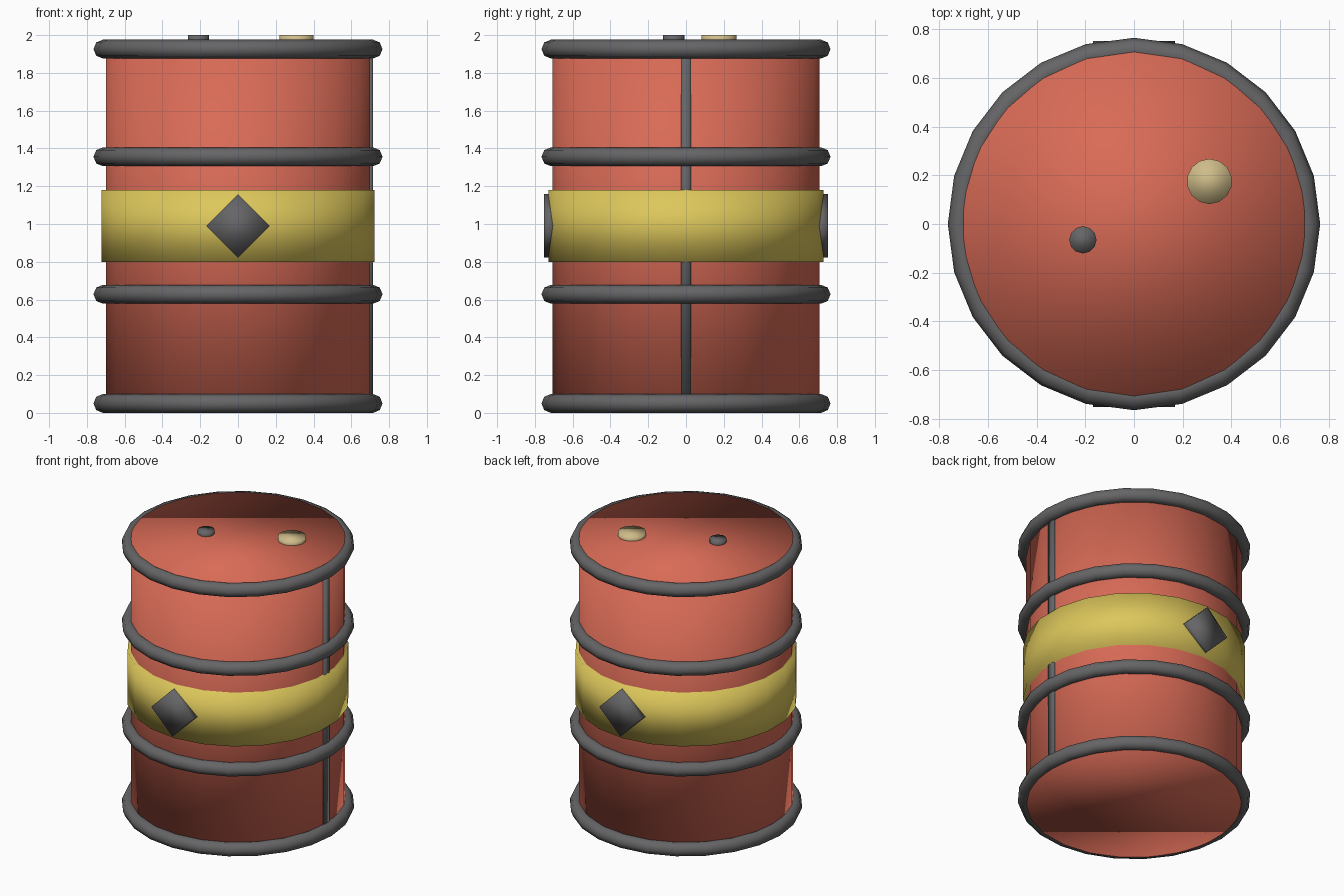
import bpy
from math import pi

cube = bpy.data.objects.get("Cube")
if cube:
    bpy.data.objects.remove(cube, do_unlink=True)


def material(name, rgb):
    m = bpy.data.materials.new(name)
    m.use_nodes = True
    m.diffuse_color = (*rgb, 1)
    m.node_tree.nodes["Principled BSDF"].inputs["Base Color"].default_value = (*rgb, 1)
    return m


RED = material("red paint", (0.69, 0.145, 0.093))
GREY = material("dark grey metal", (0.13, 0.13, 0.135))
YELLOW = material("yellow paint", (0.72, 0.57, 0.105))
BRASS = material("pale brass", (0.62, 0.50, 0.25))


def finish(name, mat):
    ob = bpy.context.object
    ob.name = ob.data.name = name
    ob.data.materials.append(mat)
    # Soft shading runs over the rims as well as round the sides
    bpy.ops.object.shade_smooth()
    return ob


def cylinder(name, mat, radius, bottom, top, sides, x=0, y=0):
    bpy.ops.mesh.primitive_cylinder_add(
        vertices=sides, radius=radius, depth=top - bottom,
        location=(x, y, (bottom + top) / 2))
    return finish(name, mat)


def box(name, mat, size, location, rotation=(0, 0, 0)):
    bpy.ops.mesh.primitive_cube_add(size=1, location=location, rotation=rotation)
    bpy.context.object.scale = size
    bpy.ops.object.transform_apply(location=False, rotation=False, scale=True)
    return finish(name, mat)


# Drum body and painted band
cylinder("drum_body", RED, 0.707, 0.003, 1.973, 22)
cylinder("warning_band", YELLOW, 0.729, 0.80, 1.18, 22)

# Rims and rolling hoops
for name, z in (("bottom_rim", 0.05), ("lower_hoop", 0.628),
                ("upper_hoop", 1.356), ("top_rim", 1.926)):
    bpy.ops.mesh.primitive_torus_add(
        major_radius=0.715, minor_radius=0.05,
        major_segments=24, minor_segments=8, location=(0, 0, z))
    finish(name, GREY)

# Welded seam on the left side
box("side_seam", GREY, (0.03, 0.054, 1.86), (0.699, 0, 0.99))

# Diamond plates, front and back
for name, side in (("front_diamond", -1), ("back_diamond", 1)):
    box(name, GREY, (0.238, 0.06, 0.238), (0, side * 0.722, 0.99), (0, pi / 4, 0))

# Filler caps on the lid
cylinder("large_bung", BRASS, 0.093, 1.95, 2.0, 14, 0.31, 0.175)
cylinder("small_bung", GREY, 0.056, 1.95, 2.0, 12, -0.21, -0.065)
